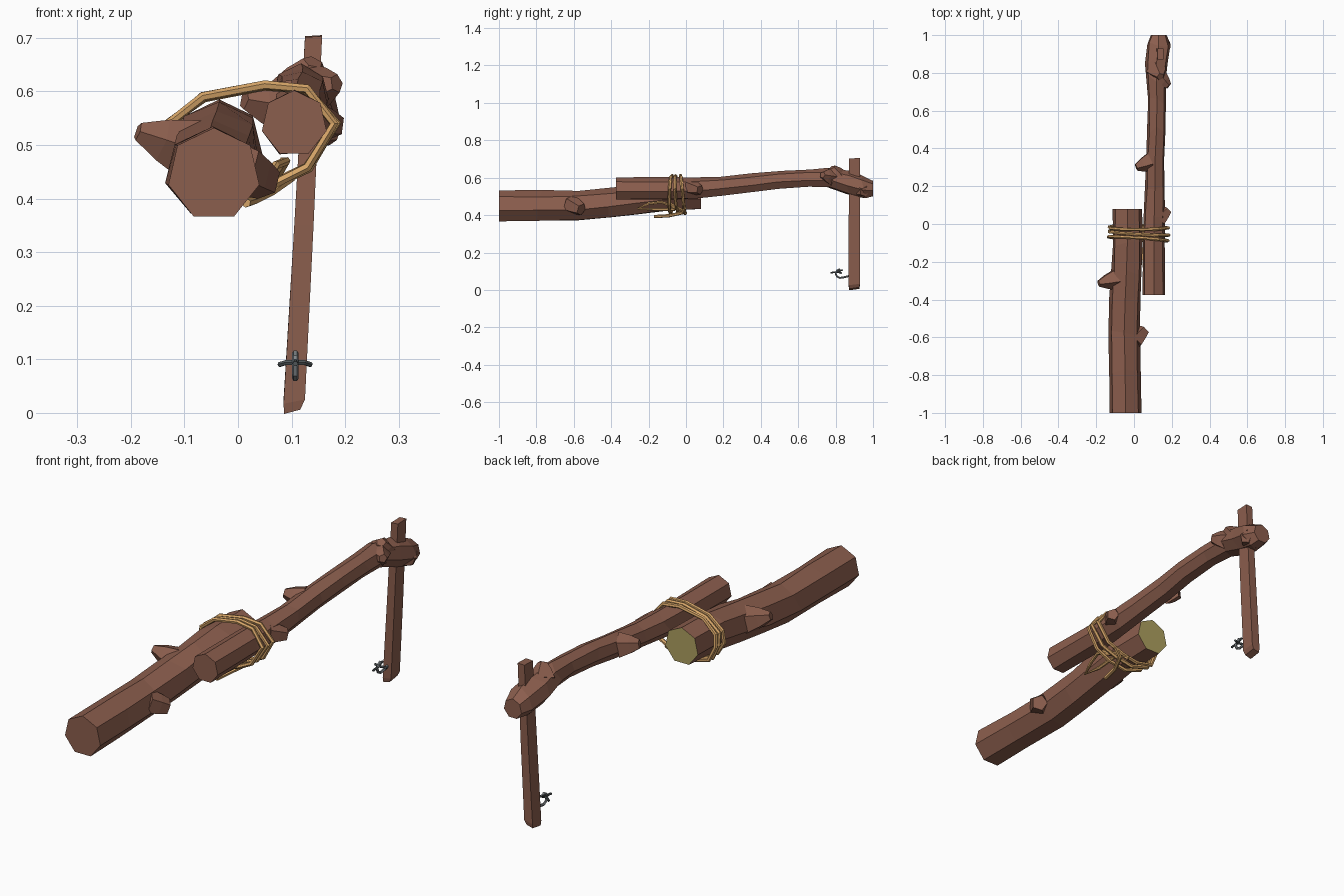
import bpy, bmesh, math, random
from mathutils import Vector

random.seed(4)
if "Cube" in bpy.data.objects:
    bpy.data.objects.remove(bpy.data.objects["Cube"])


def material(name, rgb):
    m = bpy.data.materials.new(name)
    m.use_nodes = True
    m.diffuse_color = (*rgb, 1)
    m.node_tree.nodes["Principled BSDF"].inputs["Base Color"].default_value = (*rgb, 1)
    return m


bark = material("brown bark", (0.26, 0.112, 0.075))
cut_wood = material("pale cut wood", (0.42, 0.35, 0.115))
rope = material("tan rope", (0.68, 0.38, 0.14))
dark_metal = material("dark metal", (0.085, 0.1, 0.105))
light_metal = material("light metal", (0.22, 0.24, 0.25))


def loft(name, rings, mats, cap_material=0):
    """Skin a list of equal-length point rings and cap both ends."""
    bm = bmesh.new()
    rows = [[bm.verts.new(p) for p in ring] for ring in rings]
    n = len(rows[0])
    for a, b in zip(rows, rows[1:]):
        for i in range(n):
            j = (i + 1) % n
            bm.faces.new((a[i], a[j], b[j], b[i]))
    bm.faces.new(rows[0])
    bm.faces.new(rows[-1]).material_index = cap_material
    bmesh.ops.recalc_face_normals(bm, faces=bm.faces)
    mesh = bpy.data.meshes.new(name)
    bm.to_mesh(mesh)
    bm.free()
    ob = bpy.data.objects.new(name, mesh)
    bpy.context.collection.objects.link(ob)
    for m in mats:
        mesh.materials.append(m)
    return ob


def log(name, stations, mats, cap_material=0, sides=7):
    """Hewn log along y; stations are (y, x, z, radius)."""
    rings = []
    for k, (y, x, z, r) in enumerate(stations):
        inner = 0 < k < len(stations) - 1
        ring = []
        for i in range(sides):
            a = -math.pi / 2 + (i + 0.5) * math.tau / sides
            rr = r * (random.uniform(0.95, 1.05) if inner else 1)
            dy = random.uniform(-0.02, 0.02) if inner else 0
            ring.append((x + rr * math.cos(a), y + dy, z + rr * math.sin(a)))
        rings.append(ring)
    return loft(name, rings, mats, cap_material)


def stub(name, base, tip, r1, r2, sides=5):
    """Broken branch stub tapering from base to tip."""
    base, tip = Vector(base), Vector(tip)
    turn = (tip - base).to_track_quat('Z', 'Y')
    rings = []
    for p, r in ((base, r1), (base.lerp(tip, 0.55), r1 * 0.55 + r2 * 0.45), (tip, r2)):
        rings.append([p + turn @ Vector((r * math.cos(i * math.tau / sides),
                                         r * math.sin(i * math.tau / sides), 0))
                      for i in range(sides)])
    return loft(name, rings, [bark])


def strand(name, points, radius, mat, cyclic=False):
    """Faceted cord or bent rod through the given points."""
    cu = bpy.data.curves.new(name, 'CURVE')
    cu.dimensions = '3D'
    cu.bevel_depth = radius
    cu.bevel_resolution = 1
    cu.use_fill_caps = True
    sp = cu.splines.new('POLY')
    sp.points.add(len(points) - 1)
    for q, p in zip(sp.points, points):
        q.co = (*p, 1)
    sp.use_cyclic_u = cyclic
    sp.use_smooth = False
    cu.materials.append(mat)
    ob = bpy.data.objects.new(name, cu)
    bpy.context.collection.objects.link(ob)
    bpy.ops.object.select_all(action='DESELECT')
    ob.select_set(True)
    bpy.context.view_layer.objects.active = ob
    bpy.ops.object.convert(target='MESH')
    return ob


# Thick rear log with one pale sawn end
log("thick_log", [(-1, -.045, .445, .087), (-.78, -.047, .445, .086), (-.58, -.052, .448, .083),
                  (-.4, -.047, .463, .083), (-.25, -.04, .483, .084), (-.1, -.035, .5, .082),
                  (.08, -.035, .505, .08)], [bark, cut_wood], cap_material=1)

# Thin curved arm
log("thin_arm", [(-.375, .105, .54, .062), (-.1, .105, .54, .061), (.05, .107, .543, .059),
                 (.2, .11, .553, .053), (.35, .112, .57, .051), (.5, .12, .588, .05),
                 (.65, .121, .597, .048), (.77, .118, .598, .052), (.87, .121, .572, .062),
                 (.95, .131, .548, .062), (1, .131, .54, .043)], [bark])

# Branch stubs and knots
stub("thick_log_right_stub", (-.09, -.29, .49), (-.187, -.315, .525), .062, .018)
stub("thick_log_left_stub", (.0, -.62, .46), (.053, -.56, .43), .052, .034)
stub("arm_right_stub", (.085, .33, .57), (.012, .3, .585), .055, .02)
stub("arm_left_stub", (.13, .02, .55), (.18, .075, .535), .045, .026)
stub("arm_side_knot", (.135, .77, .605), (.184, .73, .615), .05, .018)
stub("arm_top_knot", (.12, .81, .6), (.14, .78, .655), .06, .02)
stub("arm_end_knot", (.14, .94, .54), (.182, .955, .525), .05, .028)

# Leaning post driven through the arm end
post = []
for z, x, hx, hy, tilt in ((.006, .101, .015, .027, .008), (.025, .105, .02, .03, .008),
                           (.35, .123, .018, .03, 0), (.703, .141, .016, .029, .002)):
    post.append([(x + sx * hx, .9 + sy * hy, z + tilt * (sx + sy) / 2)
                 for sx, sy in ((-1, -1), (1, -1), (1, 1), (-1, 1))])
loft("post", post, [bark])

# Rope lashing: three turns around both logs
turn = [(-.128, .54), (-.065, .59), (.05, .61), (.128, .604), (.182, .54),
        (.13, .458), (.06, .425), (-.02, .406), (-.1, .43), (-.133, .49)]
for k in range(3):
    y = -.078 + .03 * k
    path = []
    for i, (x, z) in enumerate(turn):
        grow = 1 + random.uniform(-.025, .025)
        path.append((.02 + (x - .02) * grow,
                     y + .012 * math.cos(i * math.tau / len(turn) + k),
                     .51 + (z - .51) * grow))
    strand(f"rope_turn_{k + 1}", path, .009, rope, cyclic=True)

# Rope knot: hanging loop and loose tails
strand("rope_loop", [(.07, -.05, .435), (.09, -.13, .47), (.07, -.2, .462), (.055, -.255, .435),
                     (.05, -.17, .43), (.06, -.06, .43)], .008, rope)
strand("rope_tail_long", [(.1, -.005, .44), (.06, -.02, .412), (.03, -.09, .397), (.015, -.17, .392)],
       .009, rope)
strand("rope_tail_short", [(.085, -.1, .47), (.075, -.06, .445), (.05, -.02, .425), (.03, 0, .41)],
       .009, rope)

# Metal hook on the post: curved shank, cross bar and pointer
arc = [(.107, .828 + .028 * math.cos(a), .088 + .024 * math.sin(a))
       for a in [math.radians(d) for d in range(100, 301, 40)]]
strand("hook_shank", arc + [(.107, .875, .075)], .006, light_metal)
strand("hook_cross_bar", [(.077, .83, .09), (.09, .82, .094), (.107, .815, .094),
                          (.123, .82, .094), (.136, .83, .09)], .005, dark_metal)
strand("hook_point", [(.107, .772, .092), (.107, .81, .096), (.107, .838, .108)], .005, dark_metal)
